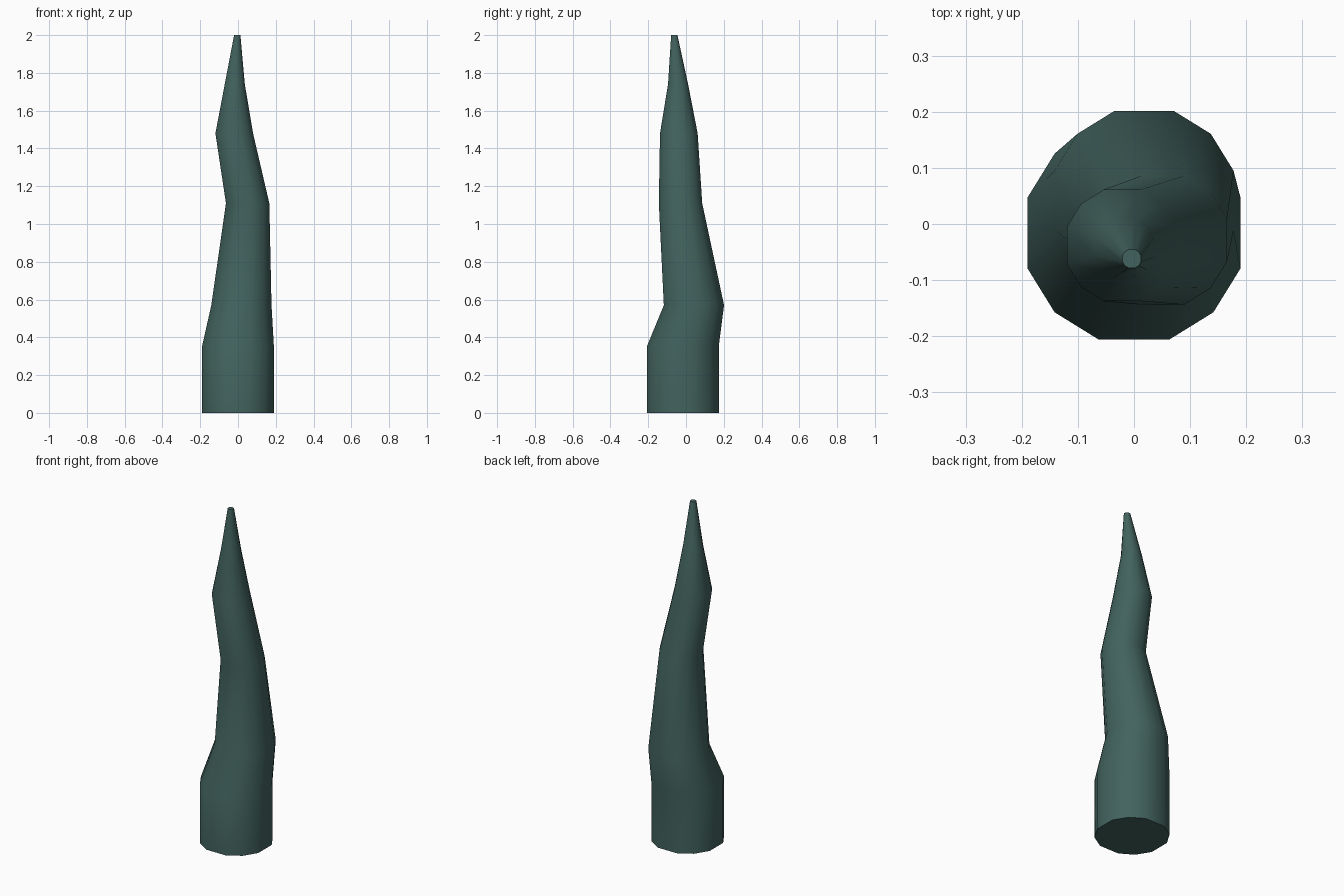
import bpy, bmesh, math

if "Cube" in bpy.data.objects:
    bpy.data.objects.remove(bpy.data.objects["Cube"])

# Rings of the horn: height, centre x, centre y, radius
RINGS = [
    (0.00, 0.000, -0.016, 0.200),
    (0.355, 0.000, -0.016, 0.200),
    (0.57, 0.018, 0.042, 0.168),
    (1.11, 0.051, -0.029, 0.121),
    (1.48, -0.020, -0.038, 0.105),
    (1.74, -0.017, -0.042, 0.056),
    (2.00, -0.004, -0.062, 0.0175),
]
# Twelve-sided section: a square with each side split in three, pushed out to a circle
a = math.degrees(math.atan2(1, 3))
ANGLES = [math.radians(q + d) for q in (0, 90, 180, 270) for d in (a, 45, 90 - a)]

mat = bpy.data.materials.new("dark teal")
mat.diffuse_color = (0.055, 0.125, 0.112, 1)
mat.use_nodes = True
mat.node_tree.nodes["Principled BSDF"].inputs["Base Color"].default_value = mat.diffuse_color

# Bent, tapering horn
bm = bmesh.new()
loops = [[bm.verts.new((cx + r * math.cos(t), cy + r * math.sin(t), z)) for t in ANGLES]
         for z, cx, cy, r in RINGS]
n = len(ANGLES)
for low, high in zip(loops, loops[1:]):
    for i in range(n):
        j = (i + 1) % n
        bm.faces.new((low[i], low[j], high[j], high[i]))
# End caps
bm.faces.new(loops[0][::-1])
bm.faces.new(loops[-1])

mesh = bpy.data.meshes.new("bent_horn")
bm.to_mesh(mesh)
bm.free()
mesh.materials.append(mat)
horn = bpy.data.objects.new("bent_horn", mesh)
bpy.context.collection.objects.link(horn)

# Smooth sides, sharp cap rims
bpy.context.view_layer.objects.active = horn
horn.select_set(True)
bpy.ops.object.shade_smooth_by_angle(angle=math.radians(50))
